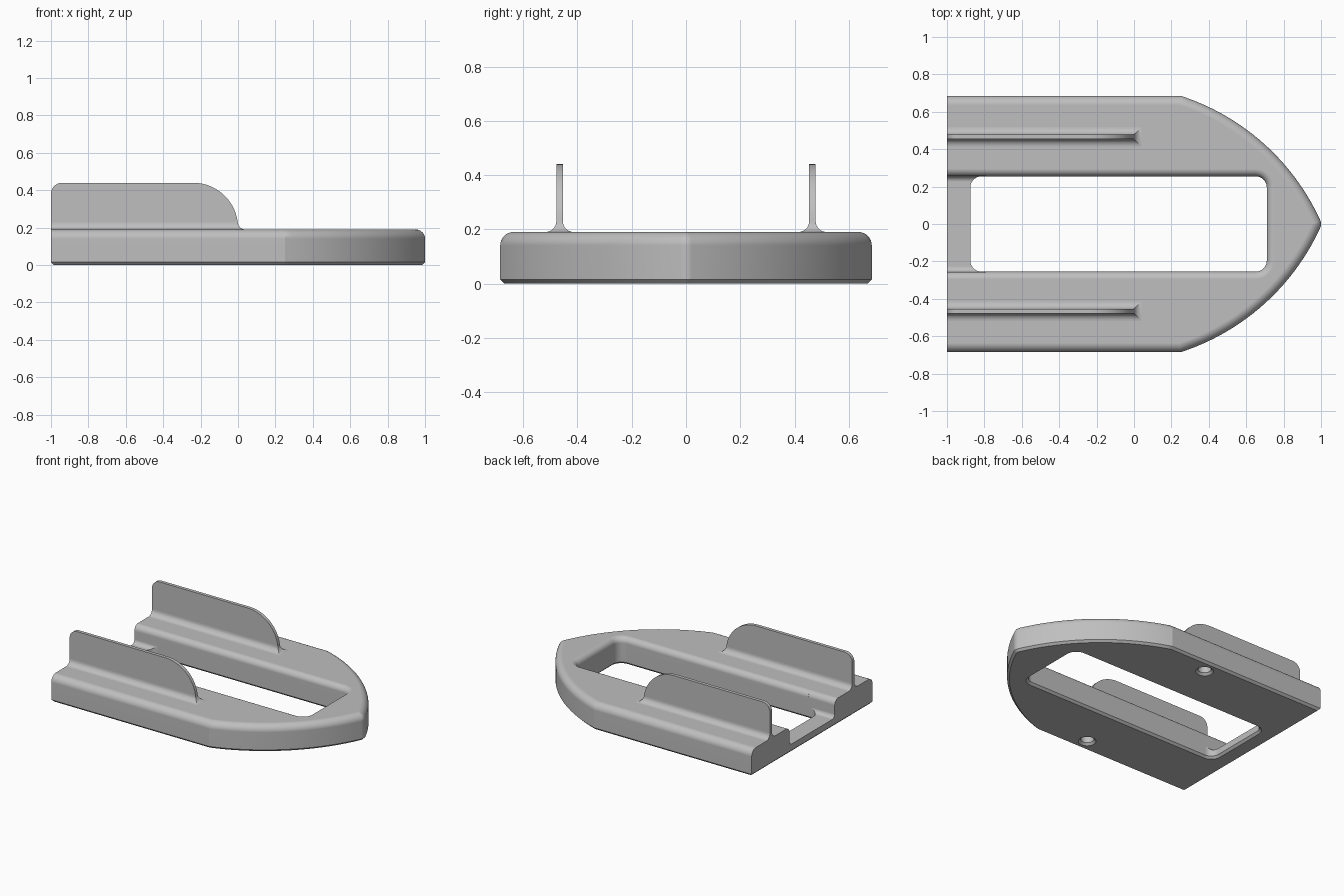
import bpy
import bmesh
from math import sin, cos, asin, pi, sqrt, radians

if "Cube" in bpy.data.objects:
    bpy.data.objects.remove(bpy.data.objects["Cube"])

grey = bpy.data.materials.new("plain grey")
grey.use_nodes = True
colour = (0.52, 0.52, 0.52, 1)
grey.diffuse_color = colour
grey.node_tree.nodes["Principled BSDF"].inputs["Base Color"].default_value = colour

STEPS = 8
QUARTER = [i / STEPS * pi / 2 for i in range(STEPS + 1)]
DECK = 0.19


def loft(name, layers):
    """Solid through a stack of (z, [(x, y), ...]) outlines with equal counts."""
    bm = bmesh.new()
    rings = [[bm.verts.new((x, y, z)) for x, y in pts] for z, pts in layers]
    n = len(rings[0])
    for low, high in zip(rings, rings[1:]):
        for i in range(n):
            j = (i + 1) % n
            bm.faces.new((low[i], low[j], high[j], high[i]))
    bm.faces.new(rings[0][::-1])
    bm.faces.new(rings[-1])
    bmesh.ops.remove_doubles(bm, verts=bm.verts, dist=1e-5)
    bmesh.ops.recalc_face_normals(bm, faces=bm.faces)
    mesh = bpy.data.meshes.new(name)
    bm.to_mesh(mesh)
    bm.free()
    mesh.materials.append(grey)
    obj = bpy.data.objects.new(name, mesh)
    bpy.context.collection.objects.link(obj)
    return obj


def activate(obj):
    bpy.ops.object.select_all(action="DESELECT")
    obj.select_set(True)
    bpy.context.view_layer.objects.active = obj


def cut(target, cutter):
    cutter.hide_render = True
    activate(target)
    mod = target.modifiers.new("cut", "BOOLEAN")
    mod.operation = "DIFFERENCE"
    mod.solver = "EXACT"
    mod.object = cutter
    bpy.ops.object.modifier_apply(modifier=mod.name)
    bpy.data.objects.remove(cutter)


def finish(obj):
    activate(obj)
    bpy.ops.object.shade_smooth_by_angle(angle=radians(17))
    mod = obj.modifiers.new("even shading", "WEIGHTED_NORMAL")
    mod.keep_sharp = True


# Hull outline: straight sides, arched bow and a small rounded tip
HALF, BOW_R, TIP_R, TIP_ANGLE = 0.685, 1.242, 0.05, 0.429
BOW_X, BOW_Y = -0.134, -0.496


def hull_outline(inset, rear=-1.0):
    radius = BOW_R - inset
    start = asin((HALF - inset - BOW_Y) / radius)
    side = [(rear, HALF - inset)]
    for i in range(29):
        a = start + (TIP_ANGLE - start) * i / 28
        side.append((BOW_X + radius * cos(a), BOW_Y + radius * sin(a)))
    for i in range(1, STEPS):
        a = TIP_ANGLE * (1 - i / STEPS)
        r = TIP_R - inset
        side.append((1 - TIP_R + r * cos(a), r * sin(a)))
    tip = [(1 - inset, 0)]
    return side + tip + [(x, -y) for x, y in reversed(side)]


CHAMFER, EDGE = 0.015, 0.0495
layers = [(0, hull_outline(CHAMFER, -1 + CHAMFER)), (CHAMFER, hull_outline(0))]
layers += [(DECK - EDGE + EDGE * sin(a), hull_outline(EDGE * (1 - cos(a)))) for a in QUARTER]
hull = loft("hull", layers)

# Central opening with softened rims
LIP = 0.04
SLOT_W = 0.255


def slot_outline(grow):
    r, pts = 0.06, []
    front, rear, side = 0.71 - r, -0.875 + r, SLOT_W - r
    corners = ((front, side), (rear, side), (rear, -side), (front, -side))
    for k, (cx, cy) in enumerate(corners):
        for q in QUARTER:
            a = q + k * pi / 2
            pts.append((cx + (r + grow) * cos(a), cy + (r + grow) * sin(a)))
    return pts


layers = [(-0.05, slot_outline(CHAMFER)), (0, slot_outline(CHAMFER)), (CHAMFER, slot_outline(0))]
layers += [(DECK - LIP + LIP * sin(a), slot_outline(LIP * (1 - cos(a)))) for a in QUARTER]
layers.append((0.25, slot_outline(LIP)))
cut(hull, loft("opening_cutter", layers))

# Rear channel that lowers the stern crossbar
BAR, COVE = 0.06, 0.03


def channel(half):
    return [(-1.2, -half), (-0.79, -half), (-0.79, half), (-1.2, half)]


wall = SLOT_W + 0.0005
layers = [(BAR + COVE * (1 - cos(a)), channel(wall - COVE * (1 - sin(a)))) for a in QUARTER]
layers += [(DECK - LIP + LIP * sin(a), channel(wall + LIP * (1 - cos(a)))) for a in QUARTER]
layers.append((0.25, channel(wall + LIP)))
cut(hull, loft("channel_cutter", layers))

# Countersunk blind holes underneath
for side in (-1, 1):
    layers = []
    for z, r in ((-0.05, 0.058), (0, 0.058), (CHAMFER, 0.043), (0.1, 0.043)):
        ring = [i * pi / 16 for i in range(32)]
        layers.append((z, [(-0.1 + r * cos(a), side * 0.59 + r * sin(a)) for a in ring]))
    cut(hull, loft("hole_cutter", layers))
finish(hull)

# Upright fins: flared foot, arched front and rounded rear corner
FOOT, ARC, CORNER, TOP, THICK = 0.04, 0.24, 0.06, 0.44, 0.012
heights = [DECK + FOOT * (1 - cos(a)) for a in QUARTER]
heights += [TOP - ARC + ARC * sin(i / 24 * pi / 2) for i in range(25)]
heights += [TOP - CORNER + CORNER * sin(a) for a in QUARTER]
heights = sorted({round(z, 5) for z in heights if z >= DECK})


def fin_layer(z, y):
    rise = max(0, z - (TOP - ARC))
    front = -ARC + sqrt(max(0, ARC ** 2 - rise ** 2))
    over = max(0, z - (TOP - CORNER))
    rear = -1 + CORNER - sqrt(max(0, CORNER ** 2 - over ** 2))
    under = max(0, DECK + FOOT - z)
    flare = FOOT - sqrt(max(0, FOOT ** 2 - under ** 2))
    w = THICK + flare
    front += flare
    return z, [(rear, y - w), (front, y - w), (front, y + w), (rear, y + w)]


for name, y in (("left_fin", 0.466), ("right_fin", -0.466)):
    layers = [fin_layer(z, y) for z in heights]
    layers.insert(0, (DECK - 0.003, layers[0][1]))
    finish(loft(name, layers))
